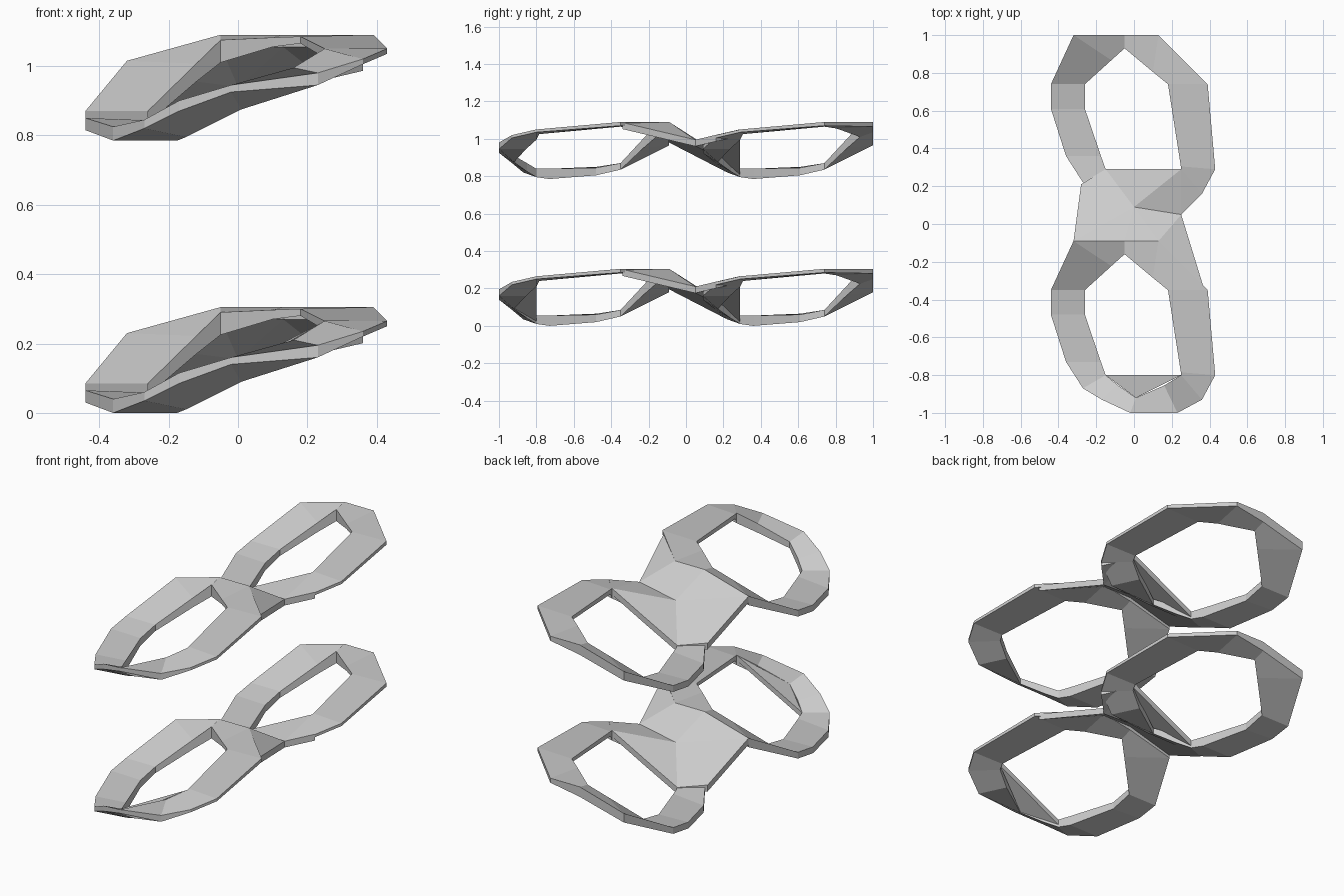
import bpy, bmesh

if "Cube" in bpy.data.objects:
    bpy.data.objects.remove(bpy.data.objects["Cube"])

LAYER = 0.785   # height between the two stacked pieces
STEP = 1.09     # distance between the two loops of one piece

# Loop stations: outer x, y, top z, bottom z, then inner x, y, top z, bottom z
STATIONS = [
    (-.44, -.35, .085, .05, -.26, -.35, .085, .05),
    (-.44, -.48, .065, .03, -.26, -.48, .060, .02),
    (-.36, -.73, .040, .00, -.175, -.73, .055, .00),
    (-.27, -.87, .060, .035, -.15, -.80, .055, .01),
    (-.17, -.93, .115, .085, -.09, -.85, .085, .04),
    (-.02, -1.0, .160, .14, .01, -.92, .125, .09),
    (.23, -1.0, .195, .16, .16, -.855, .210, .16),
    (.36, -.93, .235, .22, .25, -.80, .265, .21),
    (.43, -.80, .265, .25, .248, -.785, .266, .24),
    (.39, -.35, .305, .285, .18, -.35, .300, .28),
    (.13, -.09, .305, .28, .10, -.285, .297, .27),
    (-.05, -.09, .305, .25, -.05, -.16, .290, .225),
    (-.32, -.09, .230, .18, -.12, -.223, .222, .17),
]


def make_object(name, verts, faces):
    me = bpy.data.meshes.new(name)
    me.from_pydata(verts, [], faces)
    bm = bmesh.new()
    bm.from_mesh(me)
    bmesh.ops.recalc_face_normals(bm, faces=bm.faces)
    bm.to_mesh(me)
    bm.free()
    ob = bpy.data.objects.new(name, me)
    bpy.context.collection.objects.link(ob)
    return ob


def loop_band(name, dy, dz):
    verts, faces = [], []
    n = len(STATIONS)
    for ox, oy, ot, ob, ix, iy, it, ib in STATIONS:
        verts += [(ox, oy + dy, ot + dz), (ix, iy + dy, it + dz),
                  (ix, iy + dy, ib + dz), (ox, oy + dy, ob + dz)]
    for i in range(n):
        a, b = 4 * i, 4 * ((i + 1) % n)
        for k in range(4):
            m = (k + 1) % 4
            faces.append((a + k, a + m, b + m, b + k))
    return make_object(name, verts, faces)


def slab(name, top, faces, dy, dz, thick):
    # Closed plate: the top sheet, a lowered copy and a rim around the open edges
    n = len(top)
    verts = [(x, y + dy, z + dz) for x, y, z in top]
    verts += [(x, y + dy, z + dz - thick) for x, y, z in top]
    edges = [(f[i], f[(i + 1) % len(f)]) for f in faces for i in range(len(f))]
    rim = [(a, b, b + n, a + n) for a, b in edges if (b, a) not in edges]
    low = [tuple(v + n for v in reversed(f)) for f in faces]
    return make_object(name, verts, faces + low + rim)


# Saddle-shaped bridge from the back of the front loop to the opening of the rear loop
BRIDGE = [(-.32, -.09, .23), (-.05, -.09, .305), (.13, -.09, .305),
          (-.28, .21, .075), (0, .09, .19), (.25, .05, .21),
          (-.15, .29, .057), (.05, .29, .16), (.25, .29, .266),
          (.37, -.34, .302), (.36, .16, .236)]
BRIDGE_FACES = [(0, 3, 4), (0, 4, 1), (1, 4, 2), (2, 4, 5), (3, 6, 4), (4, 6, 7),
                (4, 7, 8), (4, 8, 5), (2, 5, 9), (5, 8, 10)]
# Small web across the front of the lower front loop
WEB = [(-.15, -.80, .055), (.01, -.92, .125), (.25, -.80, .265)]

for level, dz in (("lower", 0), ("upper", LAYER)):
    loop_band(level + "_front_loop", 0, dz)
    loop_band(level + "_rear_loop", STEP, dz)
    slab(level + "_bridge", BRIDGE, BRIDGE_FACES, 0, dz, .035)
slab("lower_front_web", WEB, [(0, 1, 2)], 0, 0, .03)
